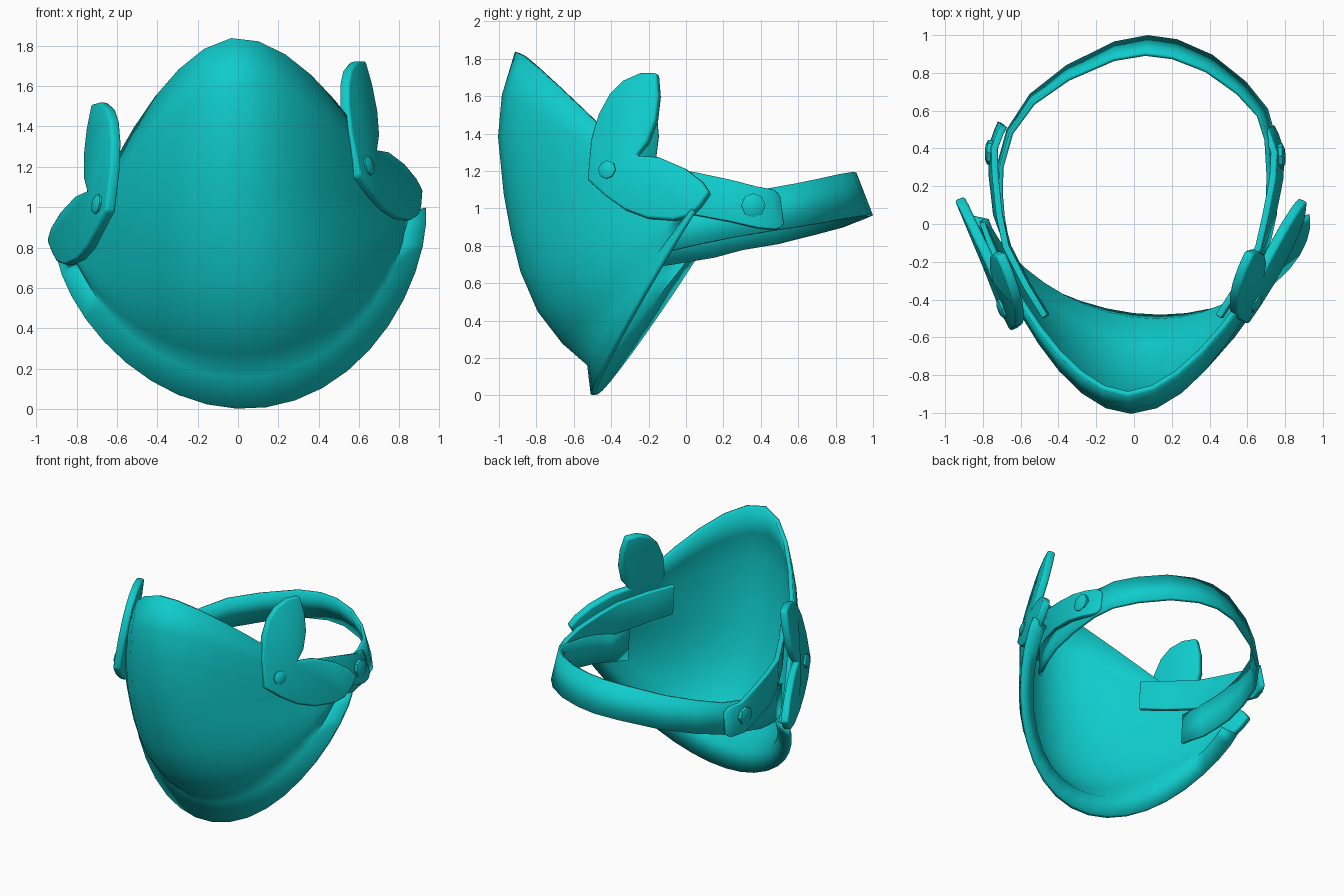
import bpy, bmesh, math
from mathutils import Vector

if "Cube" in bpy.data.objects:
    bpy.data.objects.remove(bpy.data.objects["Cube"])

teal = bpy.data.materials.new("teal")
teal.diffuse_color = (0.005, 0.6, 0.6, 1)
teal.use_nodes = True
teal.node_tree.nodes["Principled BSDF"].inputs["Base Color"].default_value = teal.diffuse_color

ROLL, LEAN = math.radians(8), 0.1      # mask tilt
STRAP_ROLL = math.radians(3)           # strap tilt


def place(p, roll=ROLL, lean=LEAN):
    """Symmetric mask space (w measured from z = 1) to tilted space."""
    u, y, w = p
    u += lean * max(0, w)
    c, s = math.cos(roll), math.sin(roll)
    return Vector((u * c - w * s, y, 1 + u * s + w * c))


def unplace(p):
    x, y, z = p
    c, s = math.cos(ROLL), math.sin(ROLL)
    w = -x * s + (z - 1) * c
    return Vector((x * c + (z - 1) * s - LEAN * max(0, w), y, w))


def flip(p):
    return Vector((-p[0], p[1], p[2]))


def build(name, verts, faces, thick=0, bevel=0, angle=35):
    me = bpy.data.meshes.new(name)
    me.from_pydata([tuple(v) for v in verts], [], faces)
    bm = bmesh.new()
    bm.from_mesh(me)
    bmesh.ops.remove_doubles(bm, verts=bm.verts, dist=0.0005)
    bmesh.ops.recalc_face_normals(bm, faces=bm.faces)
    bm.to_mesh(me)
    bm.free()
    me.materials.append(teal)
    ob = bpy.data.objects.new(name, me)
    bpy.context.collection.objects.link(ob)
    if thick:
        m = ob.modifiers.new("thickness", 'SOLIDIFY')
        m.thickness, m.offset = thick, 0
    if bevel:
        m = ob.modifiers.new("soft_edge", 'BEVEL')
        m.width, m.segments, m.limit_method = bevel, 2, 'ANGLE'
        m.angle_limit = math.radians(50)
    for o in bpy.context.selected_objects:
        o.select_set(False)
    ob.select_set(True)
    bpy.context.view_layer.objects.active = ob
    bpy.ops.object.shade_smooth_by_angle(angle=math.radians(angle))
    return ob


def grid_faces(rows, cols):
    return [(r * cols + c, r * cols + c + 1, (r + 1) * cols + c + 1, (r + 1) * cols + c)
            for r in range(rows - 1) for c in range(cols - 1)]


# Face shell: arcs between two side corners, last row is the outer flange
# (centre y, centre z, half width, corner y, arc exponents)
rows = [(-0.90, 1.83, 0.835, 0.02, 1.8, 1), (-0.97, 1.60, 0.835, 0.02, 1.85, 1),
        (-0.99, 1.38, 0.835, 0.02, 1.92, 1), (-0.96, 1.08, 0.835, 0.02, 2, 1),
        (-0.92, 0.86, 0.83, 0.02, 2, 0.94), (-0.87, 0.66, 0.83, 0.02, 2, 0.89),
        (-0.78, 0.45, 0.825, 0.02, 2, 0.8), (-0.65, 0.28, 0.82, 0.02, 2, 0.72),
        (-0.515, 0.16, 0.81, 0.02, 2, 0.65), (-0.495, 0.0, 0.92, 0.04, 2, 0.65)]
COLS = 21
verts = []
for cy, cz, half, ey, q, r in rows:
    ew = -0.14
    for i in range(COLS):
        s = math.sin(math.pi * (i / (COLS - 1) - 0.5))
        k = max(0, 1 - abs(s) ** q) ** r
        verts.append(place((half * s, ey + (cy - ey) * k, ew + (cz - 1 - ew) * k)))
build("face_shell", verts, grid_faces(len(rows), COLS), thick=0.03, angle=60)


# Flat ribbons: path points are (x, y, w, height); the lower edge flares out
def ribbon(name, path, thick, shape, bevel=0):
    vs = []
    for sign in (-1, 1):
        for x, y, w, h in path:
            flare = -sign * 0.045 * max(0, y - 0.4) / 0.55
            side = -sign * 0.02 * x if y > -0.1 else 0
            vs.append(shape(Vector((x + side, y + flare, w + sign * h / 2))))
    build(name, vs, grid_faces(2, len(path)), thick, bevel)


H = 0.23
loop = [(-0.64, -0.23, -0.17, H), (-0.69, -0.08, -0.15, H), (-0.71, 0.03, -0.13, H),
        (-0.72, 0.15, -0.11, H), (-0.715, 0.3, -0.07, H),
        (-0.66, 0.49, -0.04, H), (-0.54, 0.66, 0.0, H), (-0.35, 0.80, 0.03, H),
        (-0.1, 0.915, 0.065, H), (0.07, 0.945, 0.07, H), (0.22, 0.925, 0.065, H),
        (0.4, 0.85, 0.045, H), (0.57, 0.72, 0.01, H), (0.68, 0.59, -0.02, H),
        (0.72, 0.45, -0.045, H), (0.73, 0.25, -0.08, H), (0.72, 0.05, -0.12, H),
        (0.69, -0.08, -0.15, H), (0.64, -0.23, -0.17, H)]
ribbon("head_strap", loop, 0.022, lambda p: place(p, STRAP_ROLL, 0))

# Front strap tabs with a rounded rear end
tab = [(0.46, -0.49, 0.14, 0.22), (0.56, -0.33, 0.11, 0.23), (0.67, -0.12, 0.07, 0.23),
       (0.72, 0.05, 0.04, 0.23), (0.755, 0.24, 0.0, 0.225), (0.76, 0.38, -0.035, 0.22),
       (0.73, 0.465, -0.045, 0.215), (0.718, 0.49, -0.05, 0.19), (0.71, 0.508, -0.052, 0.14)]


# Low domed eight-sided rivet
def rivet(name, centre, normal, radius, height, to_side):
    rot = Vector(normal).to_track_quat('Z', 'Y').to_matrix()
    vs, fs = [], []
    for r, h in ((radius, -height), (radius, height * 0.4), (radius * 0.6, height * 0.9)):
        for i in range(8):
            a = math.tau * i / 8
            vs.append(Vector(centre) + rot @ Vector((r * math.cos(a), r * math.sin(a), h)))
    for ring in (0, 8):
        for i in range(8):
            j = (i + 1) % 8
            fs.append((ring + i, ring + j, ring + 8 + j, ring + 8 + i))
    fs += [tuple(range(7, -1, -1)), tuple(range(16, 24))]
    build(name, [to_side(v) for v in vs], fs)


# Two-lobed side plate outline (y, z) lying on a slanted plane
outline = [(-0.52, 1.15), (-0.50, 1.36), (-0.46, 1.50), (-0.40, 1.61), (-0.33, 1.68),
           (-0.24, 1.72), (-0.15, 1.72), (-0.14, 1.60), (-0.155, 1.47), (-0.20, 1.35),
           (-0.26, 1.28), (-0.14, 1.27), (0.0, 1.21), (0.09, 1.14), (0.13, 1.08),
           (0.08, 1.01), (0.03, 0.96), (-0.06, 0.935), (-0.20, 0.945), (-0.32, 0.99),
           (-0.42, 1.06)]


def on_plane(y, z):
    return Vector((0.65 + 0.452 * (y + 0.41) - 0.245 * (z - 1.2), y, z))


for side, mirrored in (("right", False), ("left", True)):
    def plate_side(p, m=mirrored):
        if not m:
            return Vector(p) + Vector((-0.028, 0, 0))
        q = place(flip(unplace(p)))
        return Vector((q.x - 0.015, q.y * 1.07, 1.02 + (q.z - 1.02) * 0.95))

    def strap_side(p, m=mirrored):
        q = place(flip(p) if m else p, STRAP_ROLL, 0)
        if m and q.y > 0.1:
            q += Vector((0.01, 0.02, 0))
        return q

    ribbon(side + "_strap_tab", tab, 0.035, strap_side, 0.006)
    build(side + "_side_plate", [plate_side(on_plane(y, z)) for y, z in outline],
          [tuple(range(len(outline)))], thick=0.055, bevel=0.014)
    n = Vector((1, -0.452, 0.245)).normalized()
    rivet(side + "_plate_rivet", on_plane(-0.41, 1.2) + n * 0.027, n, 0.05, 0.022, plate_side)
    rivet(side + "_strap_rivet", (0.778, 0.36, -0.025), (1, 0.05, 0), 0.065, 0.024, strap_side)
